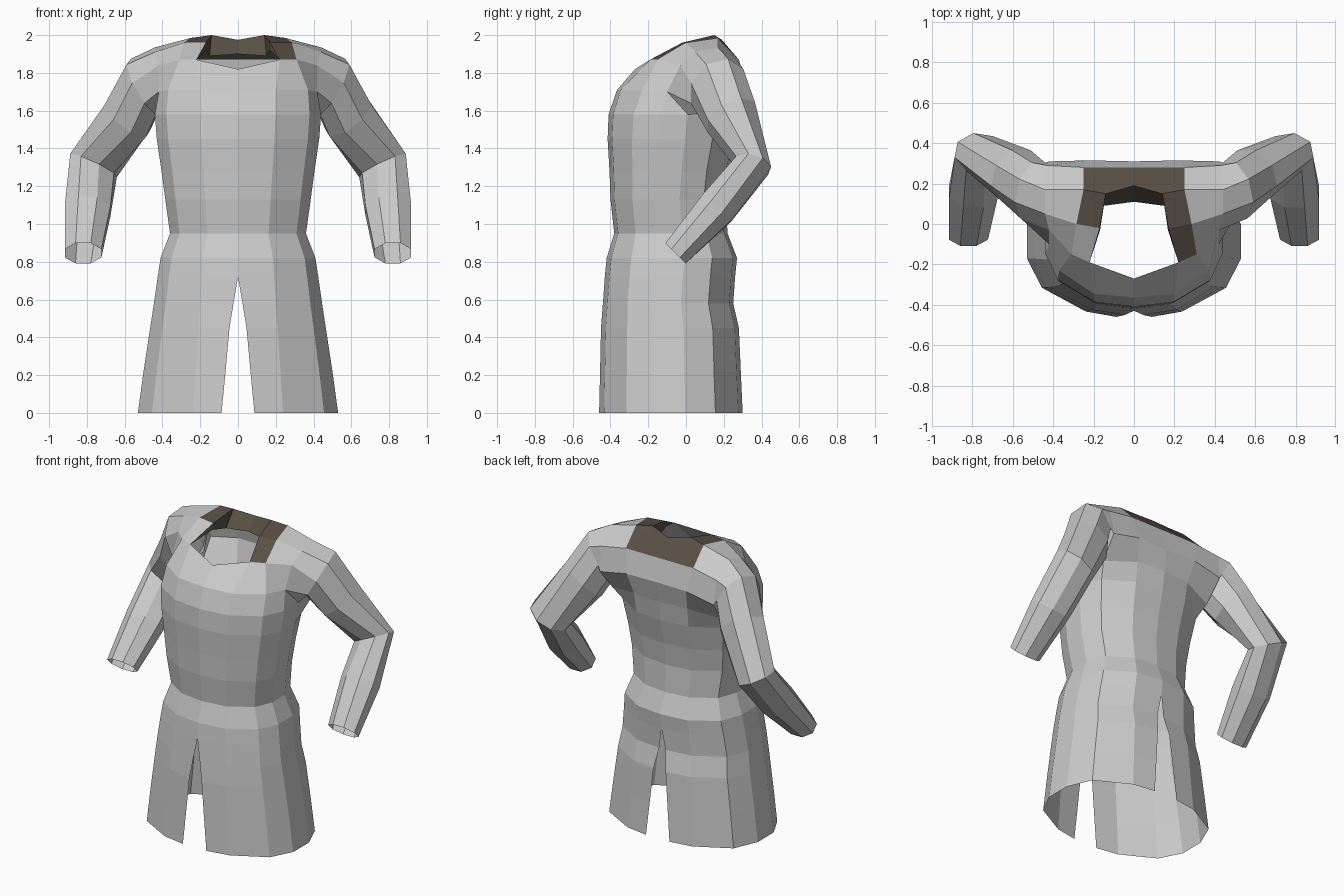
import bpy, bmesh
from math import cos, sin, radians
from mathutils import Vector as V

if "Cube" in bpy.data.objects:
    bpy.data.objects.remove(bpy.data.objects["Cube"])


def build(name, faces, color=None):
    """Make a flat-shaded mesh object from point loops, merging shared points."""
    bm = bmesh.new()
    for f in faces:
        bm.faces.new([bm.verts.new(p) for p in f])
    bmesh.ops.remove_doubles(bm, verts=bm.verts, dist=0.0005)
    me = bpy.data.meshes.new(name)
    bm.to_mesh(me)
    bm.free()
    ob = bpy.data.objects.new(name, me)
    bpy.context.collection.objects.link(ob)
    if color:
        mat = bpy.data.materials.new(name + "_colour")
        mat.diffuse_color = color
        mat.use_nodes = True
        mat.node_tree.nodes["Principled BSDF"].inputs["Base Color"].default_value = mat.diffuse_color
        me.materials.append(mat)


def mirror(faces):
    return [[V((-p[0], p[1], p[2])) for p in reversed(f)] for f in faces]


# Half cross-section from front centre round to back centre
SECTION = [(0, -1), (.45, -.93), (.86, -.62), (1, -.24),
           (1, .2), (.87, .62), (.45, .94), (0, 1)]


def ring(z, rx, y0, y1, slit=0.0):
    pts = [V((rx * u, (y0 + y1) / 2 + v * (y1 - y0) / 2, z)) for u, v in SECTION]
    pts[0].x = pts[-1].x = slit
    return pts


def loft(rings):
    return [[a[i], a[i + 1], b[i + 1], b[i]]
            for a, b in zip(rings, rings[1:]) for i in range(len(a) - 1)]


# Skirt, split at front and back centre
skirt = loft([ring(0, .53, -.46, .30, .087), ring(.22, .50, -.455, .29, .066),
              ring(.45, .465, -.45, .28, .045), ring(.58, .445, -.44, .25, .024),
              ring(.72, .425, -.43, .26), ring(.82, .41, -.42, .27),
              ring(.95, .36, -.38, .22)])
build("skirt", skirt + mirror(skirt))

# Torso up to the armpit
rings = [ring(.95, .36, -.38, .22), ring(1.13, .385, -.40, .21),
         ring(1.28, .405, -.405, .23), ring(1.45, .43, -.415, .27),
         ring(1.58, .44, -.41, .29)]
top = rings[-1]
top[5] = V((.41, .2, 1.54))
torso = loft(rings)

# Chest, upper back and shoulder points
N0, N1 = V((0, -.27, 1.82)), V((0, .19, 1.975))
A = [V((.22, -.19, 1.87)), V((.17, -.02, 1.96)), V((.14, .15, 2.0))]
B = [V((.31, -.15, 1.87)), V((.285, 0, 1.96)), V((.25, .17, 1.985)), V((.25, .28, 1.87))]
C = [V((.42, -.03, 1.84)), V((.44, .05, 1.91)), V((.44, .17, 1.935)), V((.43, .29, 1.84))]
F, G = V((.42, -.10, 1.70)), V((.42, .31, 1.68))
U0, U1, U2 = V((0, -.365, 1.71)), V((.2, -.345, 1.71)), V((.37, -.23, 1.71))
U6, U7, BK = V((.22, .315, 1.72)), V((0, .31, 1.72)), V((0, .28, 1.87))
torso += [
    [top[0], top[1], U1, U0], [top[1], top[2], U2, U1], [top[2], top[3], F, U2],
    [top[3], top[4], F],
    [U0, U1, A[0], N0], [U1, U2, B[0], A[0]], [U2, F, C[0], B[0]],
    [top[5], top[6], U6, G], [top[6], top[7], U7, U6],
    [G, U6, B[3], C[3]], [U6, U7, BK, B[3]],
    [B[0], C[0], C[1], B[1]], [B[1], C[1], C[2], B[2]], [B[2], C[2], C[3], B[3]]]
front_strap = [[A[0], B[0], B[1], A[1]]]
build("torso", torso + mirror(torso) + mirror(front_strap))

# Dark neck trim with a turned-in lip
L1, L2, LN = V((.168, -.03, 1.92)), V((.15, .09, 1.89)), V((0, .11, 1.90))
trim = [[A[1], B[1], B[2], A[2]], [A[2], B[2], B[3]], [A[2], B[3], BK, N1],
        [A[0], A[1], L1], [A[1], A[2], L2, L1], [A[2], N1, LN, L2]]
build("neck_trim", trim + mirror(trim) + front_strap, (.1, .08, .06, 1))

# Sleeves: armhole, upper arm, elbow, forearm, cuff (centre, outer axis, back axis)
stations = [((.50, .165, 1.73), (.085, 0, .14), (-.03, .15, .04)),
            ((.585, .24, 1.565), (.12, 0, .09), (-.03, .135, .05)),
            ((.765, .35, 1.31), (.125, .02, .055), (-.02, .1, -.03)),
            ((.795, .16, 1.08), (.13, 0, .01), (0, .085, -.07)),
            ((.82, -.055, .845), (.105, 0, 0), (0, .058, -.058))]
loops = [C + [G, top[5], top[4], F]]
for c, a, b in stations:
    angles = [radians(-67.5 + 45 * k) for k in range(8)]
    loops.append([V(c) + V(a) * cos(t) + V(b) * sin(t) for t in angles])
sleeve = [[p[(k + 1) % 8], p[k], q[k], q[(k + 1) % 8]]
          for p, q in zip(loops, loops[1:]) for k in range(8)]
build("right_sleeve", sleeve)
build("left_sleeve", mirror(sleeve))
